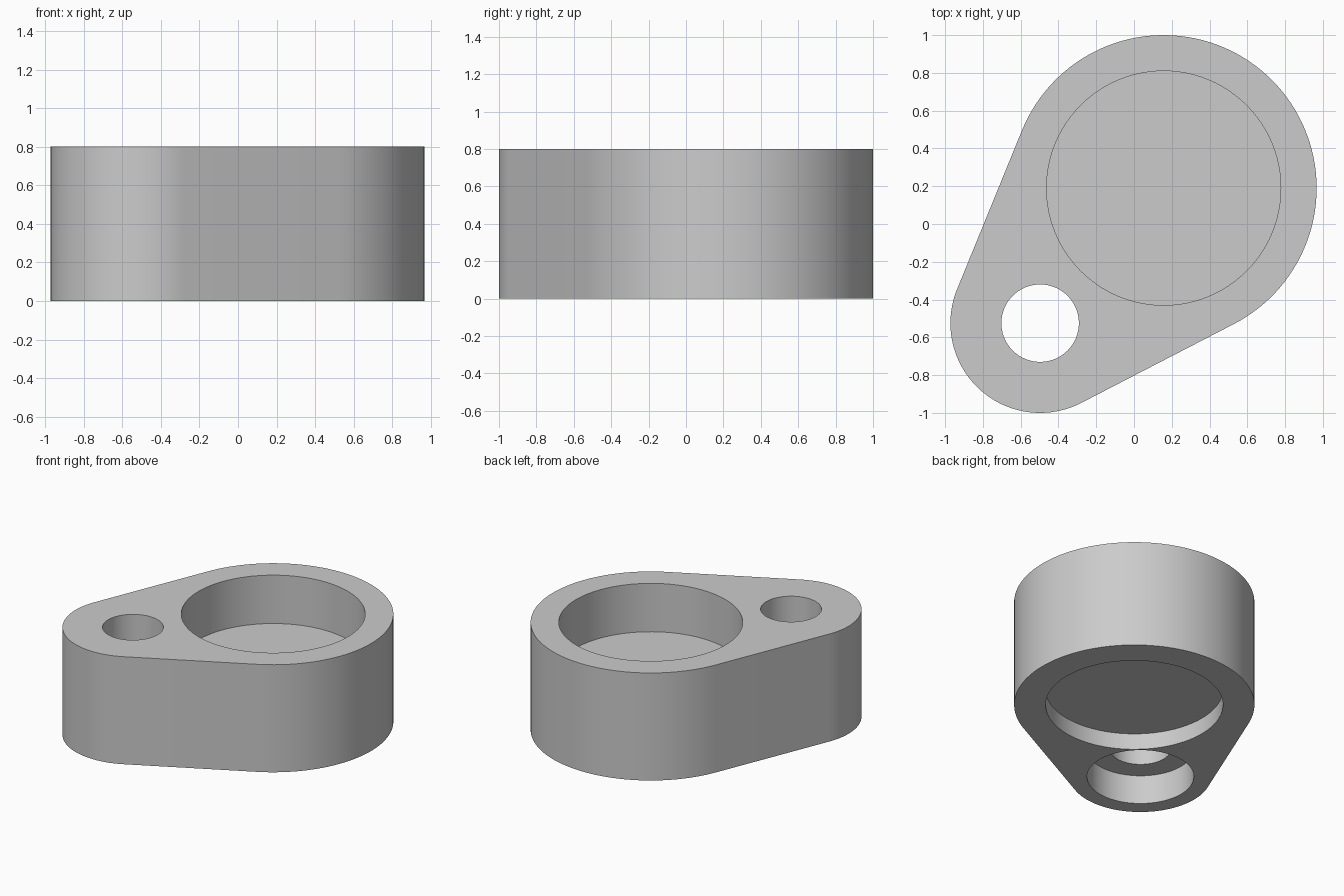
import bpy, bmesh
from math import cos, sin, pi, acos, atan2, hypot, radians

cube = bpy.data.objects.get("Cube")
if cube:
    bpy.data.objects.remove(cube, do_unlink=True)

HEIGHT = 0.8
BIG, BIG_R = (0.157, 0.19), 0.81
SMALL, SMALL_R = (-0.497, -0.525), 0.475

grey = bpy.data.materials.new("plain grey")
grey.use_nodes = True
colour = (0.6, 0.6, 0.6, 1)
grey.diffuse_color = colour
grey.node_tree.nodes["Principled BSDF"].inputs["Base Color"].default_value = colour


def arc(centre, radius, start, end, steps):
    angles = [start + (end - start) * i / steps for i in range(steps + 1)]
    return [(centre[0] + radius * cos(a), centre[1] + radius * sin(a)) for a in angles]


def prism(name, outline, z0, z1):
    """Extrude a closed outline from z0 up to z1."""
    bm = bmesh.new()
    base = bm.faces.new([bm.verts.new((x, y, z0)) for x, y in outline])
    top = bmesh.ops.extrude_face_region(bm, geom=[base])["geom"]
    verts = [v for v in top if isinstance(v, bmesh.types.BMVert)]
    bmesh.ops.translate(bm, verts=verts, vec=(0, 0, z1 - z0))
    bmesh.ops.recalc_face_normals(bm, faces=bm.faces)
    mesh = bpy.data.meshes.new(name)
    bm.to_mesh(mesh)
    bm.free()
    mesh.materials.append(grey)
    obj = bpy.data.objects.new(name, mesh)
    bpy.context.collection.objects.link(obj)
    return obj


# Body: two rounded ends joined by tangent sides
dx, dy = SMALL[0] - BIG[0], SMALL[1] - BIG[1]
axis = atan2(dy, dx)
tangent = acos((BIG_R - SMALL_R) / hypot(dx, dy))
outline = (arc(BIG, BIG_R, axis + tangent, axis + 2 * pi - tangent, 80)
           + arc(SMALL, SMALL_R, axis - tangent, axis + tangent, 48))
body = prism("link_body", outline, 0, HEIGHT)

# Round pockets, bolt hole and its counterbore
bores = [
    ("upper_pocket", BIG, 0.62, 0.44, HEIGHT + 0.1),
    ("lower_pocket", BIG, 0.598, -0.1, 0.12),
    ("bolt_hole", SMALL, 0.205, -0.2, HEIGHT + 0.2),
    ("counterbore", SMALL, 0.36, -0.1, 0.215),
]
bpy.ops.object.select_all(action="DESELECT")
body.select_set(True)
bpy.context.view_layer.objects.active = body
for name, centre, radius, z0, z1 in bores:
    cutter = prism(name, arc(centre, radius, 0, 2 * pi, 96)[:-1], z0, z1)
    cutter.hide_render = True
    cut = body.modifiers.new(name, "BOOLEAN")
    cut.operation = "DIFFERENCE"
    cut.solver = "EXACT"
    cut.object = cutter
    bpy.ops.object.modifier_apply(modifier=cut.name)
    bpy.data.objects.remove(cutter, do_unlink=True)

bpy.ops.object.shade_smooth_by_angle(angle=radians(30))
